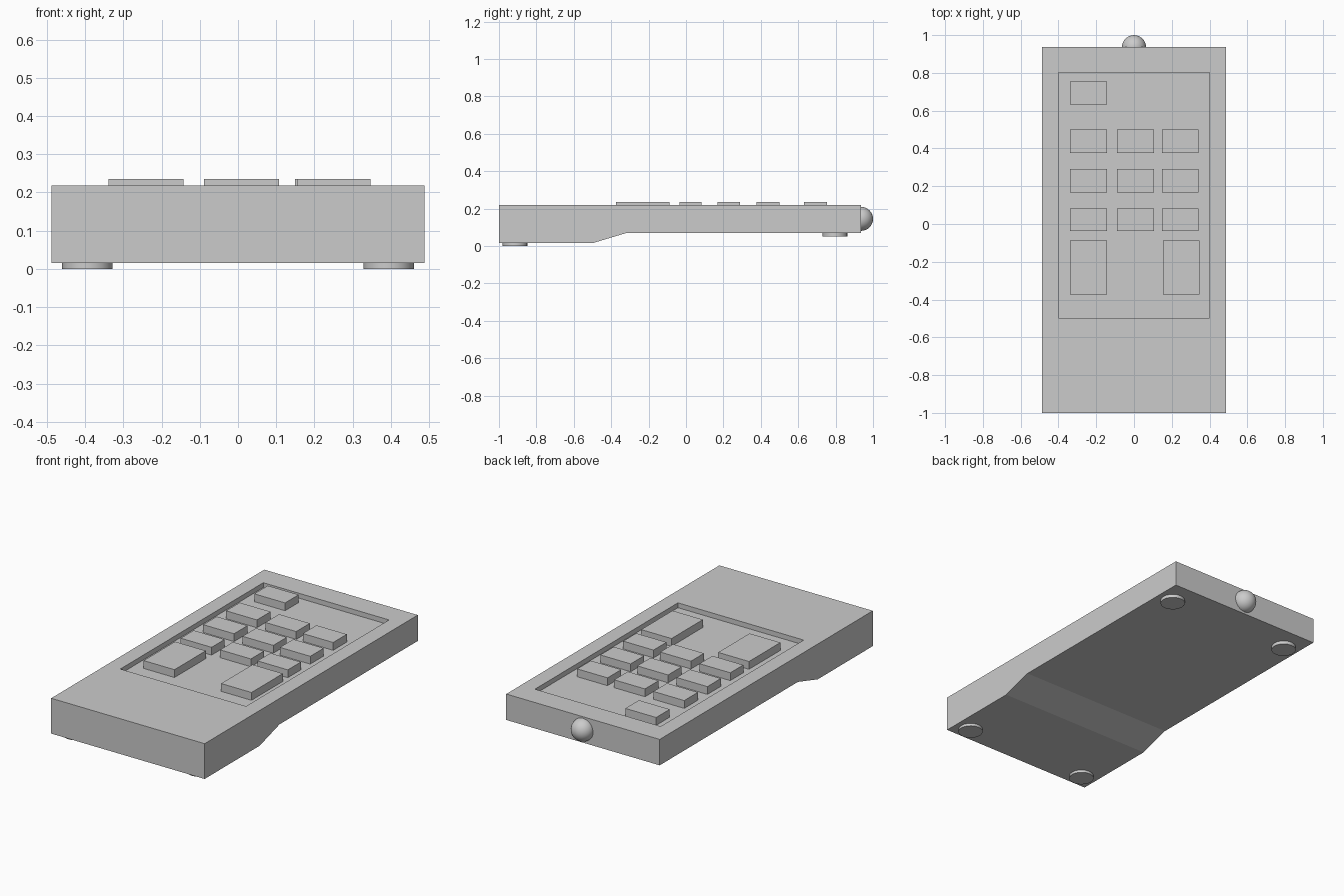
import bpy, bmesh
from math import radians

if "Cube" in bpy.data.objects:
    bpy.data.objects.remove(bpy.data.objects["Cube"])

HALF_W = 0.488
TOP, UNDER, BASE = 0.218, 0.069, 0.015
BACK = 0.936
FLOOR, KEY_TOP = 0.19, 0.235


def finish(bm, name, smooth=False):
    bmesh.ops.recalc_face_normals(bm, faces=bm.faces)
    me = bpy.data.meshes.new(name)
    bm.to_mesh(me)
    bm.free()
    ob = bpy.data.objects.new(name, me)
    bpy.context.collection.objects.link(ob)
    if smooth:
        for p in me.polygons:
            p.use_smooth = True
    return ob


def box(name, x0, x1, y0, y1, z0, z1):
    bm = bmesh.new()
    bmesh.ops.create_cube(bm, size=1)
    for v in bm.verts:
        v.co = (x1 if v.co.x > 0 else x0,
                y1 if v.co.y > 0 else y0,
                z1 if v.co.z > 0 else z0)
    return finish(bm, name)


# Case: side profile swept across the width, then a keypad recess in the top
bm = bmesh.new()
profile = [(-1, BASE), (-0.5, BASE), (-0.32, UNDER), (BACK, UNDER), (BACK, TOP), (-1, TOP)]
side = bm.faces.new([bm.verts.new((-HALF_W, y, z)) for y, z in profile])
ext = bmesh.ops.extrude_face_region(bm, geom=[side], use_keep_orig=True)
bmesh.ops.translate(bm, vec=(2 * HALF_W, 0, 0),
                    verts=[g for g in ext["geom"] if isinstance(g, bmesh.types.BMVert)])
bmesh.ops.recalc_face_normals(bm, faces=bm.faces)
top = max(bm.faces, key=lambda f: f.calc_center_median().z)
bmesh.ops.inset_individual(bm, faces=[top], thickness=0.05)
for v in top.verts:
    v.co = (0.4 if v.co.x > 0 else -0.4, 0.801 if v.co.y > 0 else -0.498, TOP)
pocket = bmesh.ops.extrude_discrete_faces(bm, faces=[top])["faces"][0]
for v in pocket.verts:
    v.co.z = FLOOR
finish(bm, "case")

# Keys: three rows of three, one single key and two tall keys
columns = [(-0.339, -0.143), (-0.089, 0.107), (0.149, 0.342)]
rows = [(0.376, 0.5), (0.168, 0.29), (-0.036, 0.082)]
for r, (y0, y1) in enumerate(rows):
    for c, (x0, x1) in enumerate(columns):
        box(f"key_{r + 1}_{c + 1}", x0, x1, y0, y1, FLOOR - 0.005, KEY_TOP)
box("power_key", *columns[0], 0.632, 0.755, FLOOR - 0.005, KEY_TOP)
box("tall_key_left", *columns[0], -0.373, -0.088, FLOOR - 0.005, KEY_TOP)
box("tall_key_right", 0.154, 0.347, -0.373, -0.088, FLOOR - 0.005, KEY_TOP)

# Round feet under each corner
for label, y, z0, z1 in [("front", -0.914, 0, BASE), ("back", 0.797, 0.05, UNDER)]:
    for hand, s in [("left", -1), ("right", 1)]:
        bpy.ops.mesh.primitive_cylinder_add(vertices=20, radius=0.066, depth=z1 - z0 + 0.004,
                                            location=(s * 0.394, y, (z0 + z1 + 0.004) / 2))
        bpy.context.object.name = f"{label}_foot_{hand}"
        bpy.ops.object.shade_smooth_by_angle(angle=radians(30))

# Signal lamp on the back end
bm = bmesh.new()
bmesh.ops.create_uvsphere(bm, u_segments=24, v_segments=16, radius=0.064)
bmesh.ops.translate(bm, vec=(0, BACK, 0.145), verts=bm.verts)
finish(bm, "signal_lamp", smooth=True)
